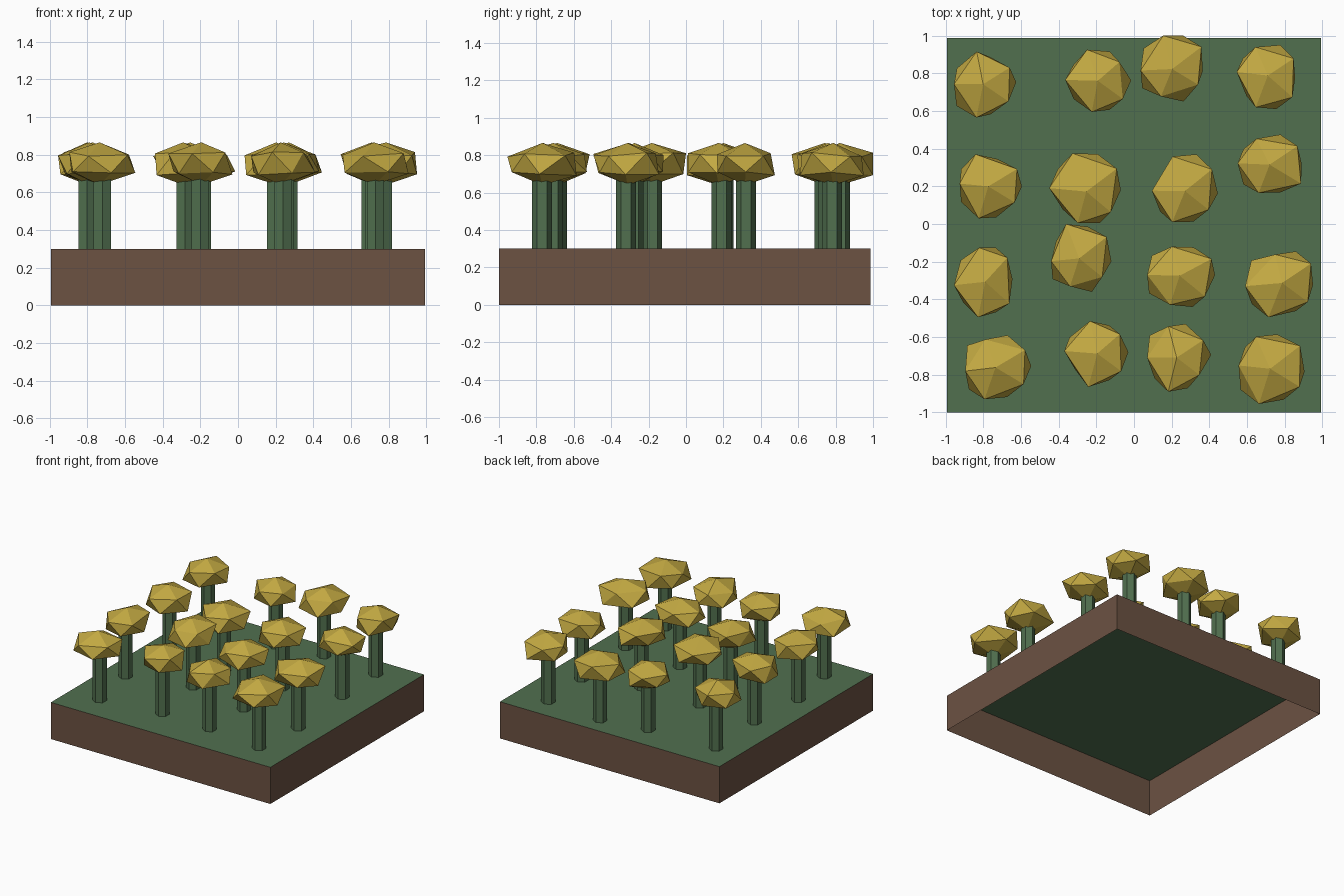
import bpy
import bmesh
import random
from mathutils import Vector

random.seed(4)
if "Cube" in bpy.data.objects:
    bpy.data.objects.remove(bpy.data.objects["Cube"], do_unlink=True)


def make_material(name, color):
    mat = bpy.data.materials.new(name)
    mat.use_nodes = True
    rgba = (*color, 1.0)
    mat.diffuse_color = rgba
    bsdf = next(n for n in mat.node_tree.nodes if n.type == "BSDF_PRINCIPLED")
    bsdf.inputs["Base Color"].default_value = rgba
    return mat


green = make_material("moss_green", (0.083, 0.162, 0.078))
brown = make_material("earth_brown", (0.15, 0.085, 0.055))
gold = make_material("leaf_gold", (0.55, 0.40, 0.055))


def add_object(name, bm, *mats):
    mesh = bpy.data.meshes.new(name)
    bm.to_mesh(mesh)
    bm.free()
    for mat in mats:
        mesh.materials.append(mat)
    obj = bpy.data.objects.new(name, mesh)
    bpy.context.collection.objects.link(obj)
    return obj


def make_ground():
    """Earth block with a grassy top, hollow and open underneath."""
    bm = bmesh.new()
    bmesh.ops.create_cube(bm, size=1)
    bmesh.ops.scale(bm, vec=(1.986, 1.986, 0.3), verts=bm.verts)
    bmesh.ops.translate(bm, vec=(0, -0.007, 0.15), verts=bm.verts)
    bm.normal_update()
    bottom = [f for f in bm.faces if f.normal.z < -0.5]
    bmesh.ops.delete(bm, geom=bottom, context="FACES_ONLY")
    for face in bm.faces:
        face.material_index = 0 if face.normal.z > 0.5 else 1
    add_object("ground_block", bm, green, brown)


def make_trunk(x, y, bottom=0.3, top=0.7):
    """Plain six-sided post."""
    bm = bmesh.new()
    bmesh.ops.create_cone(bm, cap_ends=True, segments=6, radius1=0.053,
                          radius2=0.053, depth=top - bottom)
    bmesh.ops.translate(bm, vec=(x, y, (top + bottom) / 2), verts=bm.verts)
    add_object("trunk", bm, green)


def make_canopy(x, y, width, depth, bottom=0.64, top=0.865):
    """Flattened, slightly irregular twenty-sided crown fitted to its size."""
    bm = bmesh.new()
    bmesh.ops.create_icosphere(bm, subdivisions=1, radius=1)
    for v in bm.verts:
        v.co.x, v.co.y = -v.co.x, -v.co.y
        if abs(v.co.z) < 0.9:
            v.co += Vector([random.uniform(-0.1, 0.1) for _ in range(3)])
    target = Vector((width, depth, top - bottom))
    center = Vector((x, y, (top + bottom) / 2))
    for axis in range(3):
        values = [v.co[axis] for v in bm.verts]
        low, high = min(values), max(values)
        for v in bm.verts:
            part = (v.co[axis] - low) / (high - low) - 0.5
            v.co[axis] = center[axis] + part * target[axis]
    add_object("canopy", bm, gold)


make_ground()

# Trees, back row to front row: x, y, crown width, crown depth
trees = [
    (-.79, .74, .33, .35), (-.19, .76, .35, .33),
    (.20, .825, .33, .35), (.70, .78, .31, .34),
    (-.76, .2, .33, .34), (-.26, .19, .38, .37),
    (.27, .19, .35, .36), (.72, .32, .34, .31),
    (-.80, -.31, .31, .37), (-.28, -.18, .32, .36),
    (.25, -.28, .36, .32), (.77, -.32, .36, .35),
    (-.72, -.76, .35, .34), (-.20, -.69, .34, .35),
    (.24, -.71, .34, .36), (.73, -.77, .35, .37),
]
for x, y, width, depth in trees:
    make_trunk(x, y)
    make_canopy(x, y, width, depth)
